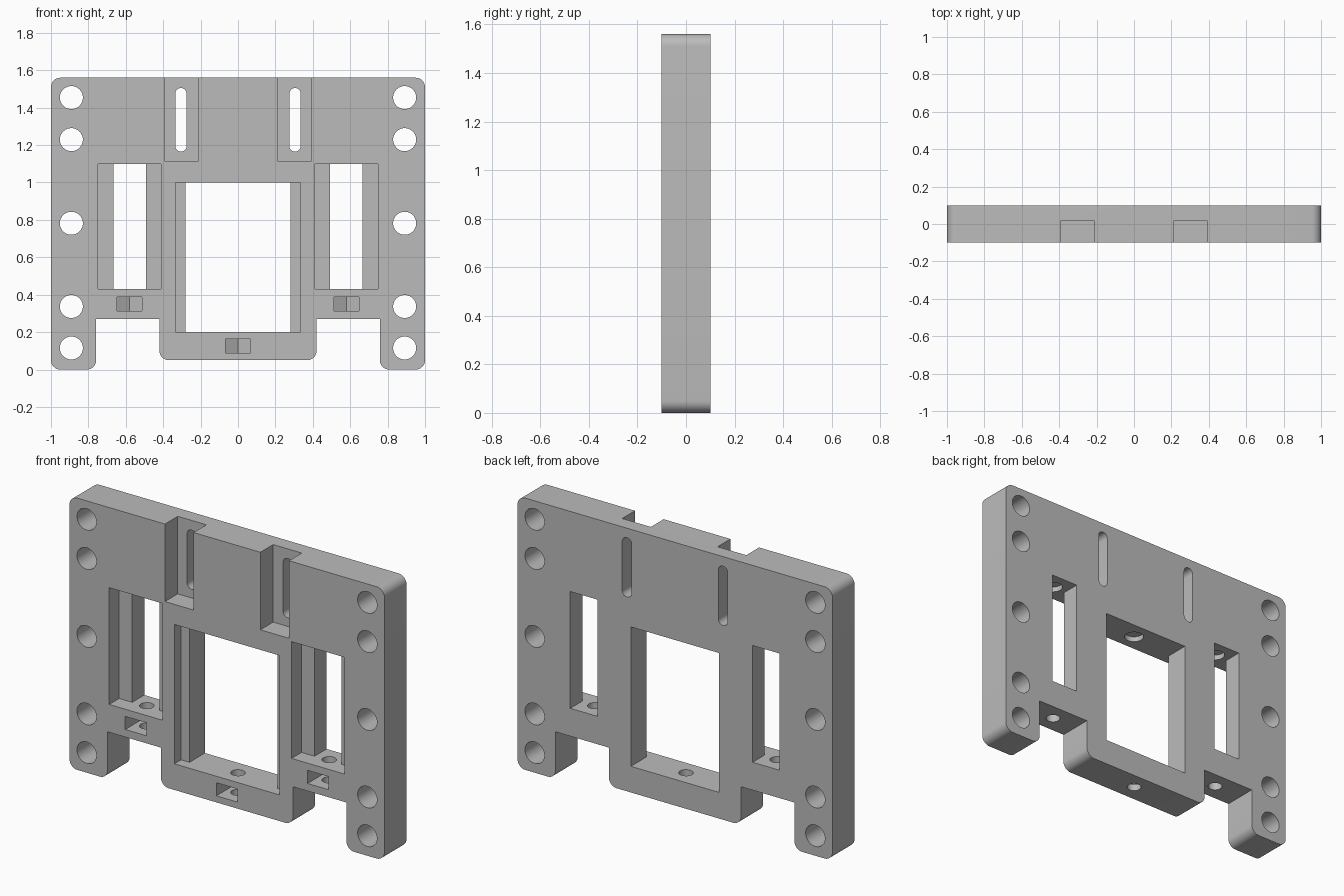
import bpy, bmesh, math

cube = bpy.data.objects.get("Cube")
if cube:
    bpy.data.objects.remove(cube, do_unlink=True)

HALF = 0.1      # half thickness of the plate
TOP = 1.56

grey = bpy.data.materials.new("plain_grey")
grey.use_nodes = True
GREY = (0.5, 0.5, 0.5, 1)
grey.diffuse_color = GREY
grey.node_tree.nodes["Principled BSDF"].inputs["Base Color"].default_value = GREY


def prism(name, pts, axis, lo, hi):
    """Extrude a 2D outline along Y (points are x, z) or Z (points are x, y)."""
    place = (lambda u, v, t: (u, t, v)) if axis == "Y" else (lambda u, v, t: (u, v, t))
    bm = bmesh.new()
    a = [bm.verts.new(place(u, v, lo)) for u, v in pts]
    b = [bm.verts.new(place(u, v, hi)) for u, v in pts]
    bm.faces.new(a)
    bm.faces.new(b)
    n = len(pts)
    for i in range(n):
        j = (i + 1) % n
        bm.faces.new((a[i], a[j], b[j], b[i]))
    bmesh.ops.recalc_face_normals(bm, faces=bm.faces)
    mesh = bpy.data.meshes.new(name)
    bm.to_mesh(mesh)
    bm.free()
    mesh.materials.append(grey)
    obj = bpy.data.objects.new(name, mesh)
    bpy.context.collection.objects.link(obj)
    return obj


def arc(cx, cy, r, start, end, n):
    angles = [math.radians(start + (end - start) * i / n) for i in range(n + 1)]
    return [(cx + r * math.cos(t), cy + r * math.sin(t)) for t in angles]


def circle(cx, cy, r, n=48):
    return arc(cx, cy, r, 0, 360, n)[:-1]


def rect(x0, x1, y0, y1):
    return [(x0, y0), (x1, y0), (x1, y1), (x0, y1)]


# Outline of the right half from the bottom centre to the top, then mirrored
R = 0.05
half = arc(0.42 - R, 0.05 + R, R, -90, 0, 8)
half += [(0.42, 0.27), (0.758, 0.27)]
half += arc(0.758 + R, R, R, 180, 270, 8)
half += arc(1 - R, R, R, -90, 0, 8)
half += arc(1 - R, TOP - R, R, 0, 90, 8)
plate = prism("mounting_plate", half + [(-x, z) for x, z in reversed(half)], "Y", -HALF, HALF)

cutters = []


def cut(*args):
    cutters.append(prism("cutter", *args))


def window(cx, pocket, hole, depth, z0, z1):
    """Opening with a wider pocket on the front side."""
    step, front, back = -HALF + depth, -HALF - 0.1, HALF + 0.1
    cut([(cx - pocket, front), (cx + pocket, front), (cx + pocket, step), (cx + hole, step),
         (cx + hole, back), (cx - hole, back), (cx - hole, step), (cx - pocket, step)], "Z", z0, z1)


def fixing(cx, nut_z, z0, z1, top):
    """Nut slot from the front, vertical screw hole and round pocket above the window."""
    w = 0.067
    r = w / math.cos(math.pi / 6)
    cut([(cx - w, -0.2), (cx + w, -0.2), (cx + w, r / 2), (cx, r), (cx - w, r / 2)],
        "Z", nut_z - 0.0375, nut_z + 0.0375)
    cut(circle(cx, 0, 0.038), "Z", z0, z1)
    cut(circle(cx, 0, 0.052), "Z", top - 0.1, top + 0.03)


# Centre window
window(0, 0.334, 0.28, 0.06, 0.2, 1.0)
fixing(0, 0.125, -0.05, 0.3, 1.0)

for s in (-1, 1):
    # Side windows
    window(s * 0.579, 0.1685, 0.086, 0.09, 0.43, 1.1)
    fixing(s * 0.579, 0.351, 0.2, 0.5, 1.1)
    # Recesses open at the top edge, with a slot through each
    cut(rect(s * 0.303 - 0.091, s * 0.303 + 0.091, 1.115, TOP + 0.1), "Y", -0.2, 0.016)
    r = 0.03
    cut(arc(s * 0.305, 1.505 - r, r, 0, 180, 16) + arc(s * 0.305, 1.165 + r, r, 180, 360, 16),
        "Y", -0.2, 0.2)
    # Mounting holes along the side
    for z in (0.115, 0.337, 0.782, 1.229, 1.454):
        cut(circle(s * 0.891, z, 0.0615), "Y", -0.2, 0.2)

# Apply all cuts
for c in cutters:
    c.hide_render = True
    mod = plate.modifiers.new("cut", "BOOLEAN")
    mod.operation = "DIFFERENCE"
    mod.solver = "EXACT"
    mod.object = c
bpy.context.view_layer.update()
result = bpy.data.meshes.new_from_object(plate.evaluated_get(bpy.context.evaluated_depsgraph_get()))
plate.modifiers.clear()
plate.data = result
for c in cutters:
    bpy.data.objects.remove(c, do_unlink=True)

# Smooth round walls, keep sharp edges
bpy.ops.object.select_all(action="DESELECT")
plate.select_set(True)
bpy.context.view_layer.objects.active = plate
bpy.ops.object.shade_smooth_by_angle(angle=math.radians(30))
